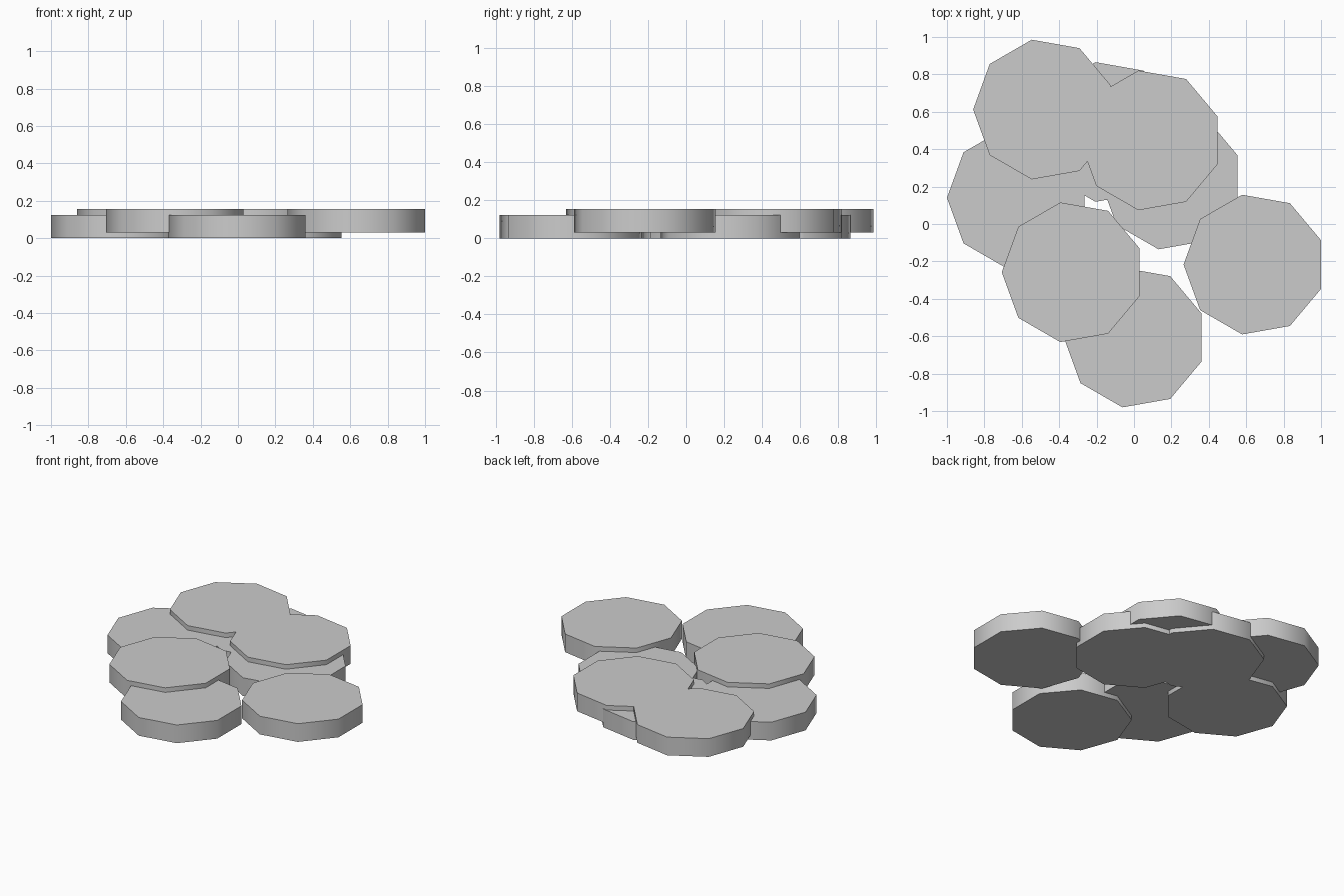
import bpy, math

if "Cube" in bpy.data.objects:
    bpy.data.objects.remove(bpy.data.objects["Cube"])

R, THICK, SIDES = 0.379, 0.124, 9

grey = bpy.data.materials.new("light_grey")
grey.diffuse_color = (0.6, 0.6, 0.6, 1)
grey.use_nodes = True
grey.node_tree.nodes["Principled BSDF"].inputs["Base Color"].default_value = grey.diffuse_color


def disc(name, x, y, base):
    """Nine-sided slab with one corner pointing to -x."""
    bpy.ops.mesh.primitive_cylinder_add(
        vertices=SIDES, radius=R, depth=THICK,
        location=(x, y, base + THICK / 2))
    ob = bpy.context.object
    ob.name = name
    # the primitive's first corner lies on +y; turn it to -x
    ob.rotation_euler.z = math.pi / 2
    bpy.ops.object.transform_apply(location=True, rotation=True, scale=True)
    ob.data.materials.append(grey)
    return ob


def slab(name, centres, base):
    """Discs at the same height, fused where they overlap."""
    main = disc(name, *centres[0], base)
    for c in centres[1:]:
        other = disc("helper_disc", *c, base)
        mod = main.modifiers.new("fuse", "BOOLEAN")
        mod.operation, mod.solver, mod.object = "UNION", "EXACT", other
        bpy.context.view_layer.objects.active = main
        bpy.ops.object.modifier_apply(modifier=mod.name)
        bpy.data.objects.remove(other)
    bpy.ops.object.select_all(action="DESELECT")
    main.select_set(True)
    bpy.context.view_layer.objects.active = main
    bpy.ops.object.shade_smooth_by_angle(angle=math.radians(45))


# lower layer, on the ground
slab("lower_back_discs", [(-0.621, 0.14), (-0.14, 0.492), (0.197, 0.238)], 0)
slab("lower_front_disc", [(0.004, -0.607)], 0)

# upper layer, slightly raised
LIFT = 0.031
slab("upper_back_discs", [(-0.481, 0.612), (0.089, 0.447)], LIFT)
slab("upper_left_disc", [(-0.328, -0.258)], LIFT)
slab("upper_right_disc", [(0.644, -0.217)], LIFT)
